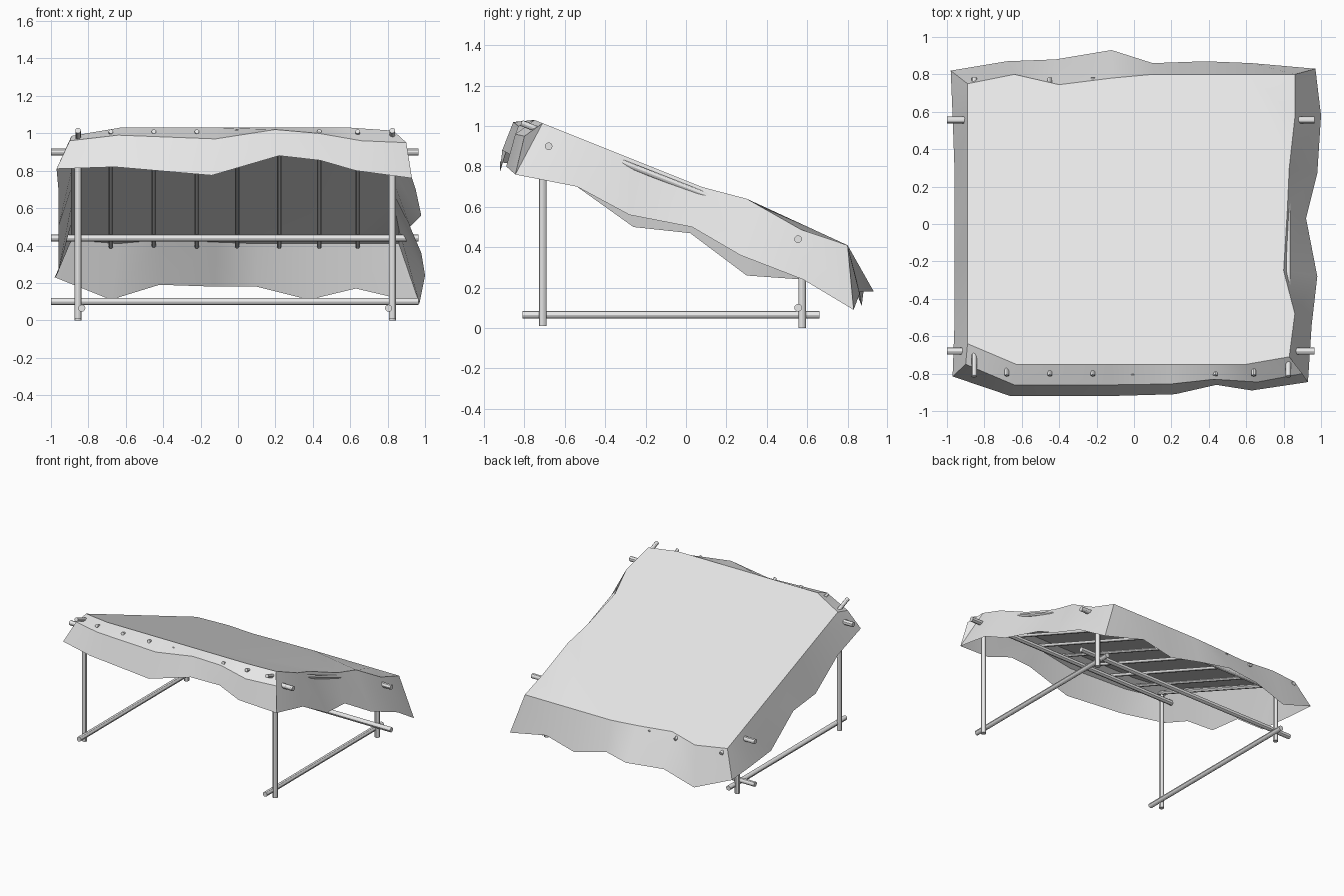
import bpy, bmesh
from math import radians
from mathutils import Vector

cube = bpy.data.objects.get("Cube")
if cube:
    bpy.data.objects.remove(cube, do_unlink=True)

# One pale grey for cloth and poles
grey = bpy.data.materials.new("pale_grey")
grey.use_nodes = True
colour = (0.8, 0.8, 0.8, 1)
grey.diffuse_color = colour
grey.node_tree.nodes["Principled BSDF"].inputs["Base Color"].default_value = colour


def finish(name, bm):
    """Turn a bmesh into a named object with smooth faces and sharp edges."""
    mesh = bpy.data.meshes.new(name)
    bm.to_mesh(mesh)
    bm.free()
    mesh.materials.append(grey)
    obj = bpy.data.objects.new(name, mesh)
    bpy.context.collection.objects.link(obj)
    bpy.ops.object.select_all(action="DESELECT")
    obj.select_set(True)
    bpy.context.view_layer.objects.active = obj
    bpy.ops.object.shade_smooth_by_angle(angle=radians(30))
    return obj


def pole(name, start, end, radius):
    """Straight round pole between two points."""
    start, end = Vector(start), Vector(end)
    axis = end - start
    bm = bmesh.new()
    bmesh.ops.create_cone(bm, cap_ends=True, segments=12, radius1=radius,
                          radius2=radius, depth=axis.length)
    turn = axis.to_track_quat("Z", "Y").to_matrix().to_4x4()
    bmesh.ops.transform(bm, matrix=turn, verts=bm.verts)
    bmesh.ops.translate(bm, vec=(start + end) / 2, verts=bm.verts)
    return finish(name, bm)


# ---- Cloth: a sloping sheet with a ragged skirt hanging from every edge ----
def roof_height(y):
    return 1.03 - 0.4 * (y + 0.75)


def on_roof(points):
    return [Vector((x, y, roof_height(y))) for x, y in points]


def hem(points):
    return [Vector(p) for p in points]


front_top = on_roof([(-.89, -.64), (-.63, -.75), (-.12, -.75), (.2, -.75),
                     (.43, -.75), (.6, -.75), (.83, -.71)])
front_fold = hem([(-.9, -.75, .96), (-.64, -.86, .99), (-.12, -.86, .97),
                  (.2, -.855, 1.02), (.43, -.83, 1), (.66, -.845, .96),
                  (.9, -.8, .95)])
front_hem = hem([(-.97, -.815, .81), (-.66, -.92, .82), (-.14, -.92, .775),
                 (.22, -.91, .88), (.44, -.86, .855), (.63, -.89, .8),
                 (.93, -.845, .76)])

right_top = front_top[-1:] + on_roof([(.86, -.48), (.8, -.25), (.82, .08),
                                      (.83, .3), (.86, .57), (.86, .8)])
right_top[4].z += 0.03
right_top[5].z -= 0.015
right_hem = front_hem[-1:] + hem([(.95, -.54, .7), (.98, -.28, .56),
                                  (.92, .03, .5), (.98, .27, .36),
                                  (1, .58, .24), (.97, .83, .09)])

back_top = right_top[-1:] + on_roof([(.62, .8), (.38, .8), (.1, .8), (-.12, .78),
                                     (-.4, .745), (-.64, .8), (-.89, .75)])
back_hem = right_hem[-1:] + hem([(.63, .86, .17), (.38, .87, .11), (.1, .86, .18),
                                 (-.12, .93, .18), (-.42, .88, .19),
                                 (-.68, .87, .11), (-.98, .82, .23)])

left_hem = back_hem[-1:] + hem([(-.97, .58, .24), (-.96, .3, .26), (-.96, .02, .47),
                                (-.96, -.26, .5), (-.96, -.54, .7)]) + front_hem[:1]
steps = len(left_hem) - 1
left_top = [back_top[-1].lerp(front_top[0], i / steps) for i in range(steps + 1)]

bm = bmesh.new()


def face(points):
    return bm.faces.new([bm.verts.new(p) for p in points])


def strip(upper, lower):
    """Band of quads between two rows of points."""
    for i in range(len(upper) - 1):
        face([upper[i], lower[i], lower[i + 1], upper[i + 1]])


strip(front_top, front_fold)
strip(front_fold, front_hem)
strip(right_top, right_hem)
strip(back_top, back_hem)
strip(left_top, left_hem)
# Corner gussets beside the front fold
face([front_top[0], front_hem[0], front_fold[0]])
face([front_top[-1], front_fold[-1], front_hem[-1]])
# Main sheet
sheet = face(front_top[:-1] + right_top[:-1] + back_top[:-1] + left_top[:-1])
bmesh.ops.triangulate(bm, faces=[sheet])
bmesh.ops.remove_doubles(bm, verts=bm.verts, dist=0.0005)
finish("cloth_cover", bm)

# ---- Frame ----
sides = {"right": -0.855, "left": 0.825}
front_y, back_y = -0.71, 0.575

for side, x in sides.items():
    pole("front_leg_" + side, (x, front_y, 0.01), (x, front_y, 0.95), 0.019)
    pole("back_leg_" + side, (x, back_y, 0), (x, back_y, 0.46), 0.019)
    inner = x + (0.02 if x < 0 else -0.02)
    pole("ground_rail_" + side, (inner, -0.81, 0.065), (inner, 0.66, 0.065), 0.019)

# Cross rails run the full width
for name, y, z in (("front_cross_rail", -0.68, 0.9),
                   ("back_cross_rail", 0.555, 0.44),
                   ("low_cross_rail", 0.555, 0.1)):
    pole(name, (-1, y, z), (0.965, y, z), 0.019)

# Rafters follow the slope just beneath the cloth
for x in sides.values():
    pole("outer_rafter", (x, -0.815, 1.015), (x, 0.78, 0.39), 0.015)
for x in (-0.68, -0.45, -0.22, -0.005, 0.22, 0.435, 0.64):
    pole("inner_rafter", (x, -0.81, 1.01), (x, 0.78, 0.395), 0.012)
